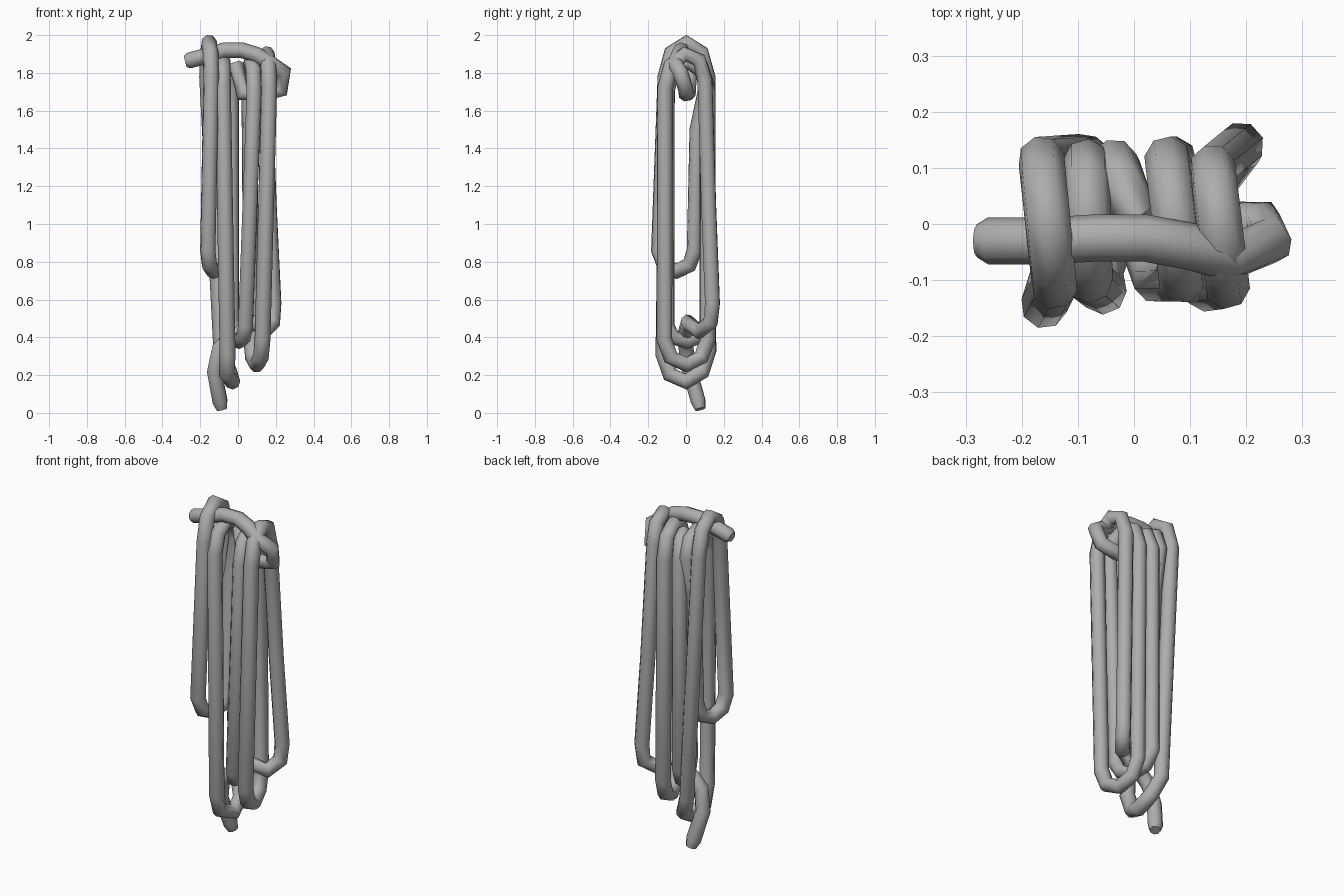
import bpy
import math
from mathutils import Vector

cube = bpy.data.objects.get("Cube")
if cube:
    bpy.data.objects.remove(cube, do_unlink=True)

RADIUS = 0.042

rope_grey = bpy.data.materials.new("rope_grey")
rope_grey.use_nodes = True
colour = (0.42, 0.42, 0.42, 1)
rope_grey.diffuse_color = colour
bsdf = next(n for n in rope_grey.node_tree.nodes if n.type == 'BSDF_PRINCIPLED')
bsdf.inputs["Base Color"].default_value = colour
bsdf.inputs["Roughness"].default_value = 0.8


def bend(start, end, depth, steps=4):
    """Half-round turn from start to end, bulging up or down by depth."""
    a, b = Vector(start), Vector(end)
    points = []
    for i in range(steps + 1):
        angle = math.pi * i / steps
        p = a.lerp(b, (1 - math.cos(angle)) / 2)
        p.z += depth * math.sin(angle)
        points.append(p)
    return points


def rope(name, points, closed=False):
    """Eight-sided tube swept along a path, with slightly tapered free ends."""
    curve = bpy.data.curves.new(name, 'CURVE')
    curve.dimensions = '3D'
    curve.bevel_depth = RADIUS
    curve.bevel_resolution = 2
    curve.use_fill_caps = True
    spline = curve.splines.new('POLY')
    spline.points.add(len(points) - 1)
    for target, p in zip(spline.points, points):
        target.co = (*p, 1)
    spline.use_cyclic_u = closed
    if not closed:
        spline.points[0].radius = spline.points[-1].radius = 0.7
    curve.materials.append(rope_grey)
    obj = bpy.data.objects.new(name, curve)
    bpy.context.collection.objects.link(obj)
    bpy.ops.object.select_all(action='DESELECT')
    obj.select_set(True)
    bpy.context.view_layer.objects.active = obj
    bpy.ops.object.convert(target='MESH')
    bpy.ops.object.shade_smooth_by_angle(angle=math.radians(62))


# Free end wrapped over the top, then tucked back under the loops
wrap = [(-0.28, -0.03, 1.86), (-0.26, -0.03, 1.865), (-0.15, -0.03, 1.895),
        (-0.07, -0.025, 1.92), (0.02, -0.025, 1.92), (0.1, -0.04, 1.895),
        (0.17, -0.06, 1.85), (0.243, -0.03, 1.805), (0.23, 0, 1.71),
        (0.12, 0, 1.69), (0.025, 0.01, 1.69), (-0.005, 0.03, 1.83),
        (-0.025, 0.08, 1.82)]

# Loose end hanging below the coil
tail = [(0.165, 0.12, 1.1), (0.19, 0.14, 0.58), (0.185, 0.13, 0.48),
        (0.14, 0.07, 0.43), (0.08, 0.01, 0.48), (0.02, 0, 0.43),
        (-0.05, 0, 0.39), (-0.1, 0, 0.34), (-0.125, 0.02, 0.22),
        (-0.095, 0.065, 0.06), (-0.085, 0.075, 0.02)]

# Right-hand loops, joining the wrapped end to the tail
long_rope = (
    wrap
    + bend((-0.035, 0.11, 1.72), (-0.035, 0.11, 0.48), 0, steps=1)
    + bend((-0.03, 0.1, 0.46), (0.04, -0.1, 0.46), -0.08)
    + bend((0.085, -0.1, 1.7), (0.06, 0.115, 1.7), 0.16)
    + bend((0.07, 0.115, 0.39), (0.13, -0.115, 0.39), -0.135)
    + bend((0.165, -0.11, 1.72), (0.14, 0.1, 1.76), 0.16)
    + tail)
rope("long_rope", long_rope)

# Left-hand loops, running front to back in a continuous coil
left_coil = (
    bend((-0.165, 0.115, 1.78), (-0.142, -0.11, 1.78), 0.18)
    + bend((-0.16, -0.145, 0.86), (-0.1, 0.045, 0.86), -0.11)
    + [Vector((-0.09, 0.06, 1.5))]
    + bend((-0.085, 0.11, 1.74), (-0.08, -0.1, 1.72), 0.14)
    + bend((-0.055, -0.12, 0.31), (-0.09, 0.12, 0.33), -0.155)
)
# Pull the lowest turn toward the middle
left_coil[-3].x = -0.03
left_coil[-2].x = -0.045
rope("left_coil", left_coil, closed=True)
